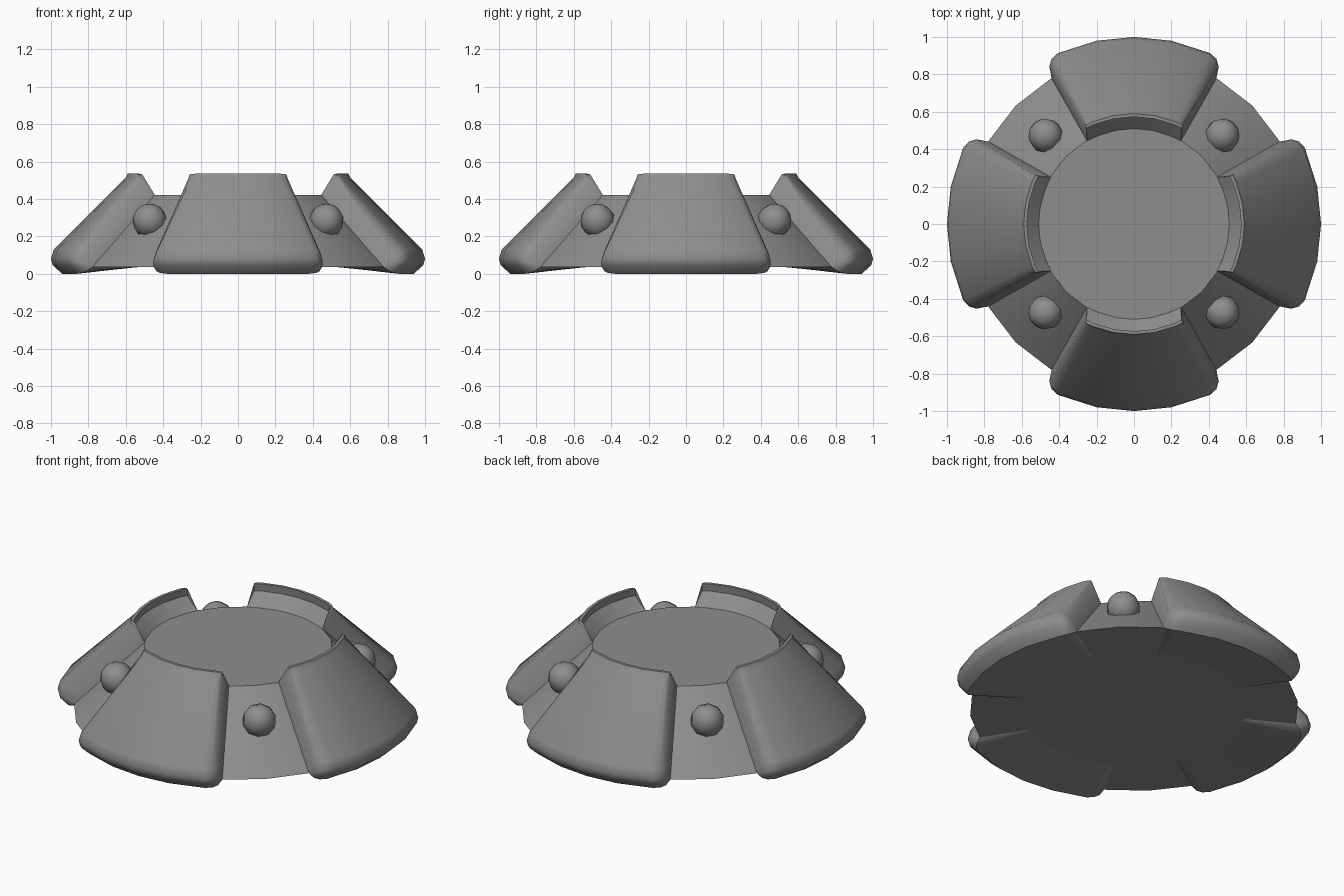
import bpy, bmesh
from math import sin, cos, radians, pi
from mathutils import Vector, Matrix

cube = bpy.data.objects.get("Cube")
if cube:
    bpy.data.objects.remove(cube)

grey = bpy.data.materials.new("mid_grey")
grey.use_nodes = True
colour = (0.27, 0.27, 0.27, 1)
grey.diffuse_color = colour
grey.node_tree.nodes["Principled BSDF"].inputs["Base Color"].default_value = colour


def finish(bm, name):
    """Turn a bmesh into a smooth shaded grey object."""
    bmesh.ops.recalc_face_normals(bm, faces=bm.faces)
    mesh = bpy.data.meshes.new(name)
    bm.to_mesh(mesh)
    bm.free()
    mesh.materials.append(grey)
    obj = bpy.data.objects.new(name, mesh)
    bpy.context.collection.objects.link(obj)
    bpy.ops.object.select_all(action='DESELECT')
    obj.select_set(True)
    bpy.context.view_layer.objects.active = obj
    bpy.ops.object.shade_smooth_by_angle(angle=radians(40))
    return obj


def polar(angle, r, z):
    return Vector((r * sin(angle), -r * cos(angle), z))


# Truncated cone body
bm = bmesh.new()
bmesh.ops.create_cone(bm, cap_ends=True, segments=24, radius1=0.895, radius2=0.513,
                      depth=0.385, matrix=Matrix.Translation((0, 0, 0.2275)))
finish(bm, "base_cone")

# Panel section: outer radius and height, then the point on the cone it falls to
SECTION = [
    (0.60, 0.036, 0.60, 0.036),
    (0.94, 0.00, 0.895, 0.035),
    (0.99, 0.045, 0.895, 0.035),
    (1.00, 0.08, 0.89, 0.04),
    (0.985, 0.13, 0.86, 0.07),
    (0.60, 0.515, 0.52, 0.41),
    (0.59, 0.535, 0.51, 0.42),
    (0.573, 0.535, 0.51, 0.42),
    (0.578, 0.49, 0.51, 0.42),
    (0.505, 0.415, 0.505, 0.415),
]
RIM_START = 5
# Columns across half a panel: angle, and how far the edge has rounded down
HALF = [(11.5, 0), (24, 0), (26.5, 0.12), (28.3, 0.4), (29.5, 1)]
COLUMNS = [(-a, t) for a, t in reversed(HALF)] + [(0, 0)] + HALF


def armour_panel(name, turn):
    bm = bmesh.new()
    grid = []
    for angle, t in COLUMNS:
        column = []
        for i, (r, z, r_in, z_in) in enumerate(SECTION):
            a, drop = angle, t
            if i >= RIM_START and t < 1:
                a, drop = angle * 0.93, t * 0.1
            p = polar(radians(a) + turn, r + (r_in - r) * drop, z + (z_in - z) * drop)
            column.append(bm.verts.new(p))
        grid.append(column)
    for left, right in zip(grid, grid[1:]):
        for i in range(len(SECTION) - 1):
            bm.faces.new((left[i], right[i], right[i + 1], left[i + 1]))
    bmesh.ops.remove_doubles(bm, verts=bm.verts, dist=0.0005)
    finish(bm, name)


# Rounded stud seated on the slope
def stud(name, turn):
    bm = bmesh.new()
    axis = polar(turn, 1, 1).normalized()
    tilt = Vector((0, 0, 1)).rotation_difference(axis).to_matrix().to_4x4()
    place = Matrix.Translation(polar(turn, 0.668, 0.283)) @ tilt
    bmesh.ops.create_uvsphere(bm, u_segments=10, v_segments=7, radius=0.093, matrix=place)
    finish(bm, name)


for i, side in enumerate(("front", "left", "back", "right")):
    armour_panel(side + "_panel", i * pi / 2)
for i, side in enumerate(("front_left", "back_left", "back_right", "front_right")):
    stud(side + "_stud", i * pi / 2 + pi / 4)
